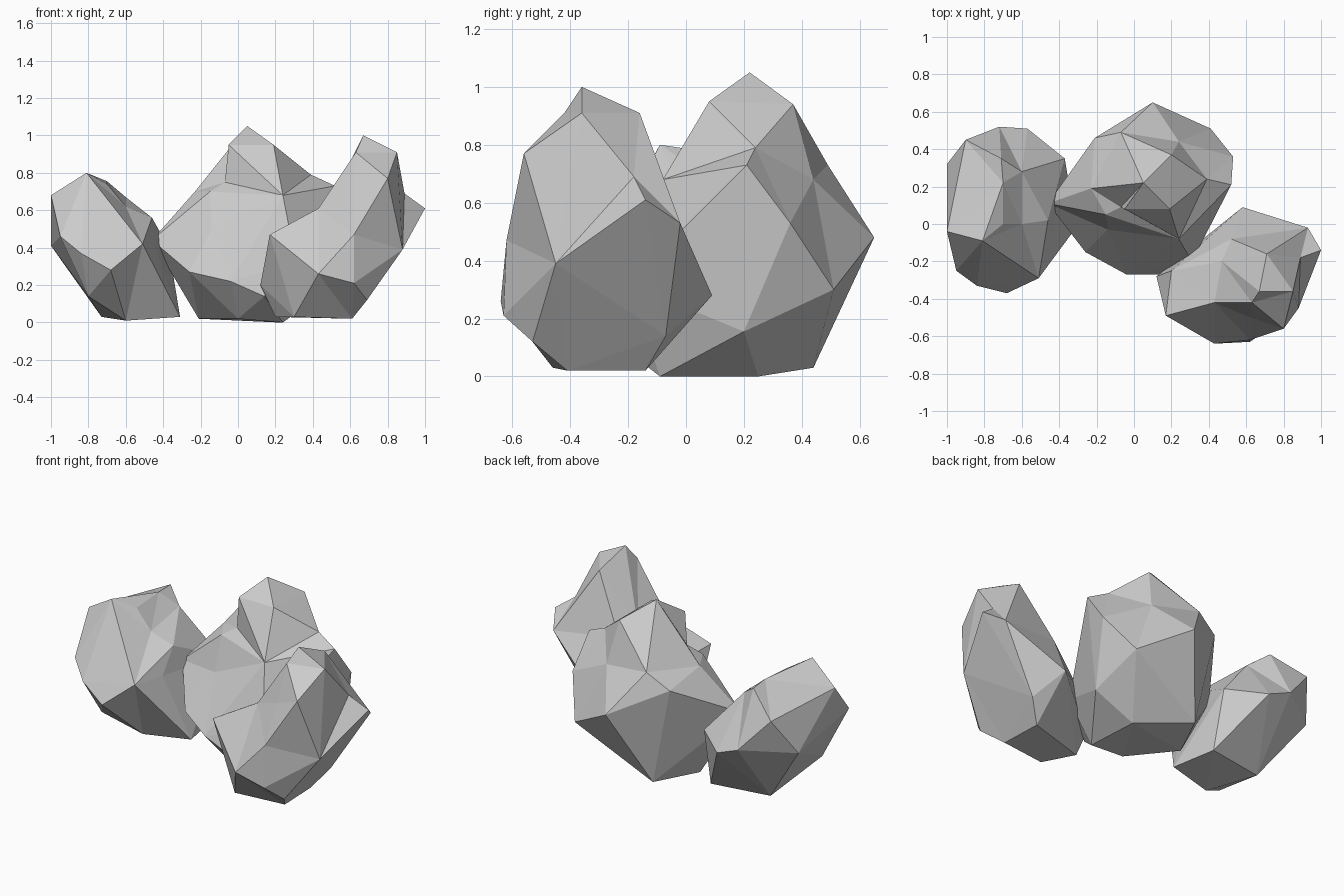
import bpy, bmesh
from mathutils import Vector


def rock(name, center, radii, corners):
    """Faceted boulder: corners are joined by the hull of their directions from
    the centre, then moved to their real places so that dents survive."""
    c = Vector(center)
    bm = bmesh.new()
    placed = []
    for p in corners:
        d = Vector(p) - c
        d = Vector((d.x / radii[0], d.y / radii[1], d.z / radii[2])).normalized()
        placed.append((bm.verts.new(d), Vector(p)))
    bmesh.ops.convex_hull(bm, input=bm.verts[:])
    bmesh.ops.recalc_face_normals(bm, faces=bm.faces[:])
    for v, p in placed:
        v.co = p
    me = bpy.data.meshes.new(name)
    bm.to_mesh(me)
    bm.free()
    ob = bpy.data.objects.new(name, me)
    bpy.context.collection.objects.link(ob)


# Large boulder in the middle: crown, shoulders, waist, base
rock("middle_rock", (0.07, 0.15, 0.42), (0.45, 0.42, 0.52), [
    (0.05, 0.22, 1.05), (-0.05, 0.08, 0.95), (0.20, 0.37, 0.94),
    (0.19, 0.08, 0.95), (0.39, 0.24, 0.79), (0.52, 0.21, 0.73),
    (-0.07, 0.49, 0.73), (0.24, -0.08, 0.68), (-0.07, 0.09, 0.75),
    (-0.15, 0.05, 0.70), (-0.23, 0.19, 0.70), (-0.21, 0.46, 0.64),
    (0.24, 0.44, 0.68), (-0.14, -0.03, 0.50), (0.53, 0.36, 0.53),
    (0.10, 0.65, 0.48), (-0.46, 0.11, 0.44), (0.41, 0.51, 0.30),
    (0.31, -0.20, 0.32), (-0.26, -0.15, 0.27), (-0.04, -0.27, 0.22),
    (0.14, -0.27, 0.14), (0.45, 0.20, 0.155), (-0.08, 0.44, 0.03),
    (-0.21, 0.16, 0.02), (0.0, -0.10, 0.02), (0.24, -0.09, 0.0),
    (0.22, 0.25, 0.0)])

# Smaller boulder on the left
rock("left_rock", (-0.68, 0.09, 0.38), (0.34, 0.42, 0.40), [
    (-0.81, -0.09, 0.80), (-0.70, 0.22, 0.755), (-0.71, 0.35, 0.75),
    (-0.60, 0.28, 0.67), (-0.70, 0.0, 0.74), (-0.60, 0.0, 0.62),
    (-1.0, -0.04, 0.68), (-0.90, 0.45, 0.63), (-0.46, 0.02, 0.56),
    (-0.95, -0.25, 0.46), (-0.84, -0.33, 0.37), (-0.51, -0.29, 0.42),
    (-0.45, -0.10, 0.42), (-1.0, 0.32, 0.41), (-0.72, 0.52, 0.43),
    (-0.57, 0.51, 0.37), (-0.37, 0.35, 0.40), (-0.68, -0.37, 0.28),
    (-0.80, -0.20, 0.14), (-0.73, 0.21, 0.03), (-0.60, -0.08, 0.01),
    (-0.31, -0.02, 0.03), (-0.36, 0.27, 0.03)])

# Tall boulder at the front right
rock("right_rock", (0.60, -0.29, 0.40), (0.42, 0.36, 0.50), [
    (0.67, -0.36, 1.0), (0.85, -0.36, 0.91), (0.71, -0.16, 0.91),
    (0.63, -0.42, 0.91), (0.80, -0.56, 0.77), (0.62, -0.50, 0.69),
    (0.89, -0.18, 0.69), (1.0, -0.14, 0.61), (0.93, -0.02, 0.53),
    (0.43, -0.42, 0.61), (0.47, -0.20, 0.60), (0.52, -0.08, 0.57),
    (0.17, -0.49, 0.47), (0.20, -0.25, 0.45), (0.62, -0.62, 0.47),
    (0.88, -0.45, 0.39), (0.43, -0.64, 0.26), (0.62, -0.63, 0.21),
    (0.58, 0.09, 0.28), (0.12, -0.28, 0.20), (0.69, -0.53, 0.12),
    (0.69, -0.07, 0.14), (0.30, -0.46, 0.03), (0.61, -0.41, 0.02),
    (0.60, -0.14, 0.02), (0.20, -0.27, 0.03)])
